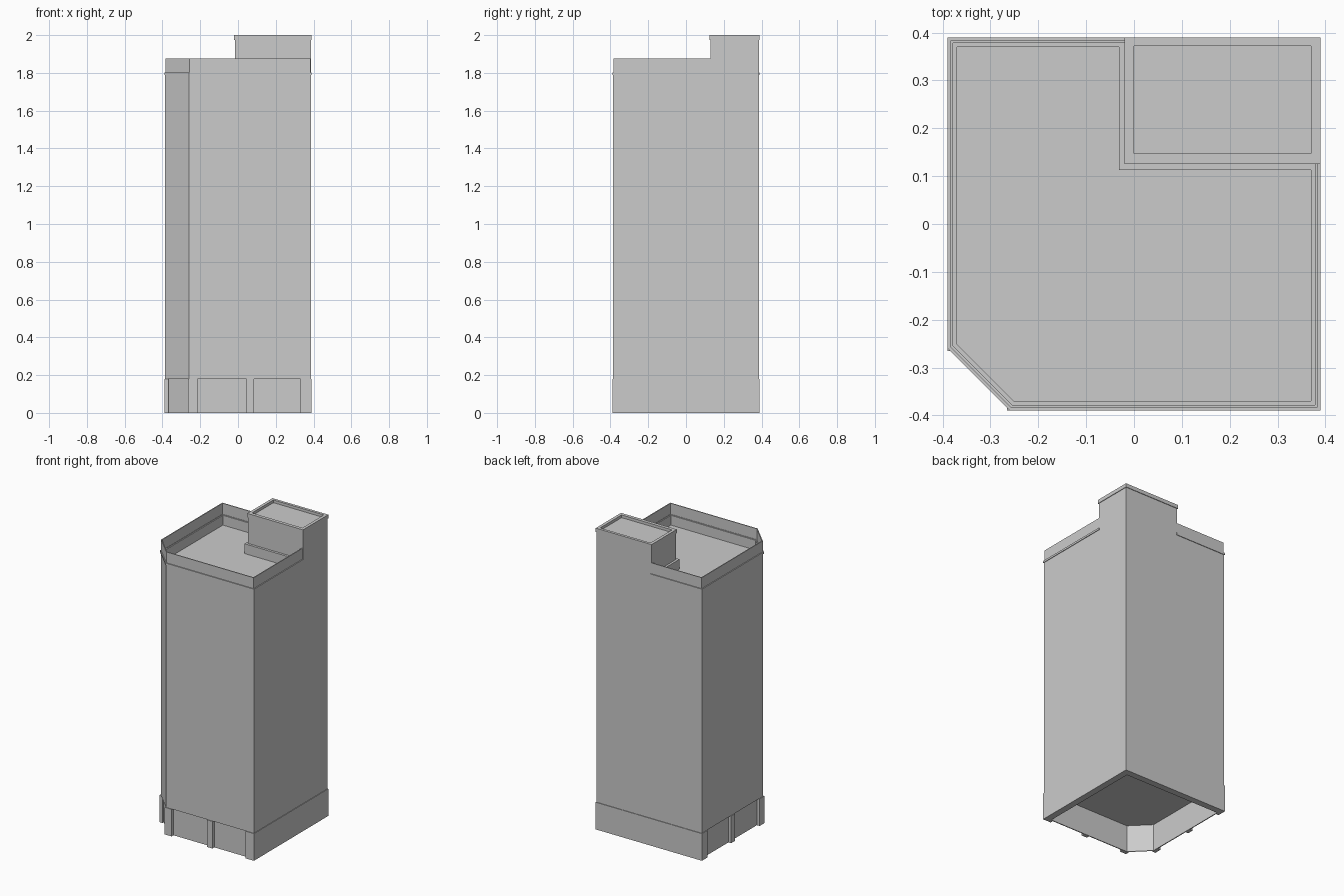
import bpy, bmesh

if "Cube" in bpy.data.objects:
    bpy.data.objects.remove(bpy.data.objects["Cube"])

H = 0.39          # half width of the footprint
PX, PY = -0.02, 0.125   # inner corner of the rooftop block


def finish(name, bm, faces, z0, z1):
    """Extrude flat faces upward and make an object."""
    ext = bmesh.ops.extrude_face_region(bm, geom=faces)
    verts = [g for g in ext["geom"] if isinstance(g, bmesh.types.BMVert)]
    bmesh.ops.translate(bm, verts=verts, vec=(0, 0, z1 - z0))
    bmesh.ops.recalc_face_normals(bm, faces=bm.faces[:])
    me = bpy.data.meshes.new(name)
    bm.to_mesh(me)
    bm.free()
    ob = bpy.data.objects.new(name, me)
    bpy.context.collection.objects.link(ob)
    return ob


def prism(name, pts, z0, z1):
    bm = bmesh.new()
    f = bm.faces.new([bm.verts.new((x, y, z0)) for x, y in pts])
    return finish(name, bm, [f], z0, z1)


def rect(x0, x1, y0, y1):
    return [(x0, y0), (x1, y0), (x1, y1), (x0, y1)]


def wall(name, outer, inner, z0, z1, closed=False):
    """Wall of constant height between two matching paths."""
    bm = bmesh.new()
    a = [bm.verts.new((x, y, z0)) for x, y in outer]
    b = [bm.verts.new((x, y, z0)) for x, y in inner]
    n = len(a)
    faces = []
    for i in range(n if closed else n - 1):
        j = (i + 1) % n
        faces.append(bm.faces.new((a[i], a[j], b[j], b[i])))
    return finish(name, bm, faces, z0, z1)


def chamfer_pts(d):
    """The cut-off front left corner, inset by d."""
    a, c = H - d, 0.26 - 0.414 * d
    return [(-c, -a), (-a, -c)]


def footprint(d):
    a = H - d
    return [(a, a), (a, -a)] + chamfer_pts(d) + [(-a, a)]


def roof_edge(d):
    """Open path round the roof, ending at the rooftop block."""
    a = H - d
    return [(a, PY + 0.01), (a, -a)] + chamfer_pts(d) + [(-a, a), (PX + 0.01, a)]


# Tower body; its underside is the ceiling of the hollow ground floor
prism("tower_body", footprint(0.004), 0.18, 1.735)

# Ground floor: plain back and right walls
t = H - 0.044
wall("ground_floor_plain_walls", [(H, -H), (H, H), (-H, H)],
     [(t, -H), (t, t), (-H, t)], 0, 0.18)


# Ground floor: recessed shopfront on the front, chamfer and left
def shopfront(d):
    a = H - d
    return [(t, -a)] + chamfer_pts(d) + [(-a, t)]


wall("recessed_shopfront", shopfront(0.02), shopfront(0.026), 0, 0.18)

# Pillars on the front, mirrored across the diagonal to the left side
for i, (u0, u1) in enumerate([(-0.265, -0.215), (0.045, 0.085), (0.33, 0.388)]):
    prism(f"front_pillar_{i}", rect(u0, u1, -H, -0.369), 0, 0.18)
    prism(f"left_pillar_{i}", rect(-H, -0.369, u0, u1), 0, 0.18)

# Roof edge: inner lip, thin ledge and parapet
wall("roof_lip", roof_edge(0.004), roof_edge(0.02), 1.73, 1.8)
wall("roof_ledge", roof_edge(0.0), roof_edge(0.014), 1.79, 1.803)
wall("parapet", roof_edge(0.006), roof_edge(0.012), 1.80, 1.875)

# Rooftop block, with a lip at its foot and a raised rim on top
prism("rooftop_block", rect(PX + 0.004, 0.386, PY + 0.004, 0.386), 1.73, 1.982)
wall("rooftop_block_foot", [(0.37, 0.113), (-0.031, 0.113), (-0.031, 0.37)],
     [(0.37, 0.13), (-0.015, 0.13), (-0.015, 0.37)], 1.73, 1.8)
wall("rooftop_block_rim", rect(PX, H, PY, H),
     rect(0.0, 0.37, 0.147, 0.372), 1.975, 2.0, closed=True)
